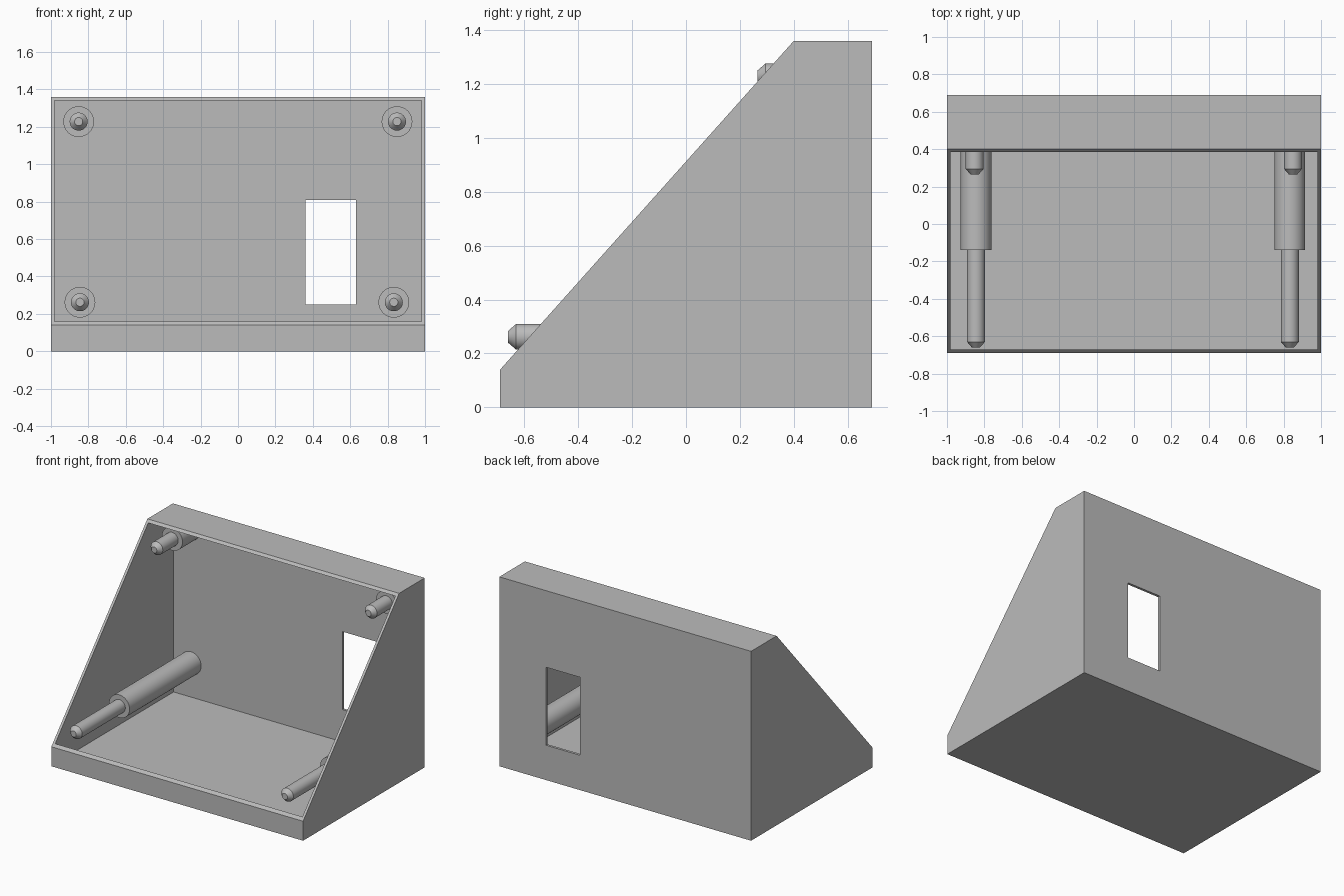
import bpy, bmesh, math
from mathutils import Matrix

default = bpy.data.objects.get("Cube")
if default:
    bpy.data.objects.remove(default, do_unlink=True)

grey = bpy.data.materials.new("plain_grey")
grey.use_nodes = True
colour = (0.5, 0.5, 0.5, 1)
grey.diffuse_color = colour
grey.node_tree.nodes["Principled BSDF"].inputs["Base Color"].default_value = colour

WALL = 0.018
BACK = 0.69
HEIGHT = 1.36


def add_object(name, bm):
    bmesh.ops.recalc_face_normals(bm, faces=bm.faces)
    mesh = bpy.data.meshes.new(name)
    bm.to_mesh(mesh)
    bm.free()
    mesh.materials.append(grey)
    obj = bpy.data.objects.new(name, mesh)
    bpy.context.collection.objects.link(obj)
    return obj


def prism(name, profile, x0, x1):
    """Extrude a side profile of (y, z) points from x0 to x1."""
    bm = bmesh.new()
    face = bm.faces.new([bm.verts.new((x0, y, z)) for y, z in profile])
    result = bmesh.ops.extrude_face_region(bm, geom=[face])
    moved = [v for v in result["geom"] if isinstance(v, bmesh.types.BMVert)]
    bmesh.ops.translate(bm, verts=moved, vec=(x1 - x0, 0, 0))
    return add_object(name, bm)


def cut(obj, cutter):
    cutter.hide_render = True
    mod = obj.modifiers.new("cut", 'BOOLEAN')
    mod.operation = 'DIFFERENCE'
    mod.solver = 'EXACT'
    mod.object = cutter
    bpy.context.view_layer.objects.active = obj
    bpy.ops.object.modifier_apply(modifier=mod.name)
    bpy.data.objects.remove(cutter, do_unlink=True)


def post(name, x, z, shoulder, tip):
    """Stepped round post from the back wall, with a chamfered pin end."""
    profile = [(0.0, BACK - WALL), (0.082, BACK - WALL), (0.082, shoulder),
               (0.048, shoulder), (0.048, tip + 0.03), (0.022, tip), (0.0, tip)]
    bm = bmesh.new()
    verts = [bm.verts.new((r, y, 0)) for r, y in profile]
    edges = [bm.edges.new(pair) for pair in zip(verts, verts[1:])]
    bmesh.ops.spin(bm, geom=verts + edges, cent=(0, 0, 0), axis=(0, 1, 0),
                   angle=math.tau, steps=40, use_merge=True)
    bmesh.ops.remove_doubles(bm, verts=bm.verts, dist=0.0001)
    bmesh.ops.transform(bm, matrix=Matrix.Translation((x, 0, z)), verts=bm.verts)
    obj = add_object(name, bm)
    bpy.ops.object.select_all(action='DESELECT')
    obj.select_set(True)
    bpy.context.view_layer.objects.active = obj
    bpy.ops.object.shade_smooth_by_angle(angle=math.radians(30))


# Sloped housing, hollow and open along the slope
housing = prism("housing", [(-BACK, 0), (BACK, 0), (BACK, HEIGHT),
                            (0.4, HEIGHT), (-BACK, 0.14)], -1, 1)
inner = BACK - WALL
cut(housing, prism("cavity", [(-inner, WALL), (inner, WALL),
                              (inner, HEIGHT - WALL), (-inner, HEIGHT - WALL)],
                   WALL - 1, 1 - WALL))

# Rectangular port through the back wall
cut(housing, prism("port", [(0.6, 0.25), (0.8, 0.25), (0.8, 0.81), (0.6, 0.81)],
                   0.36, 0.63))

# Mounting posts
post("lower_right_post", -0.845, 0.262, -0.14, -0.66)
post("lower_left_post", 0.833, 0.262, -0.14, -0.66)
for side, x in (("right", -0.852), ("left", 0.85)):
    post(f"upper_{side}_post", x, 1.228, 0.47, 0.265)
